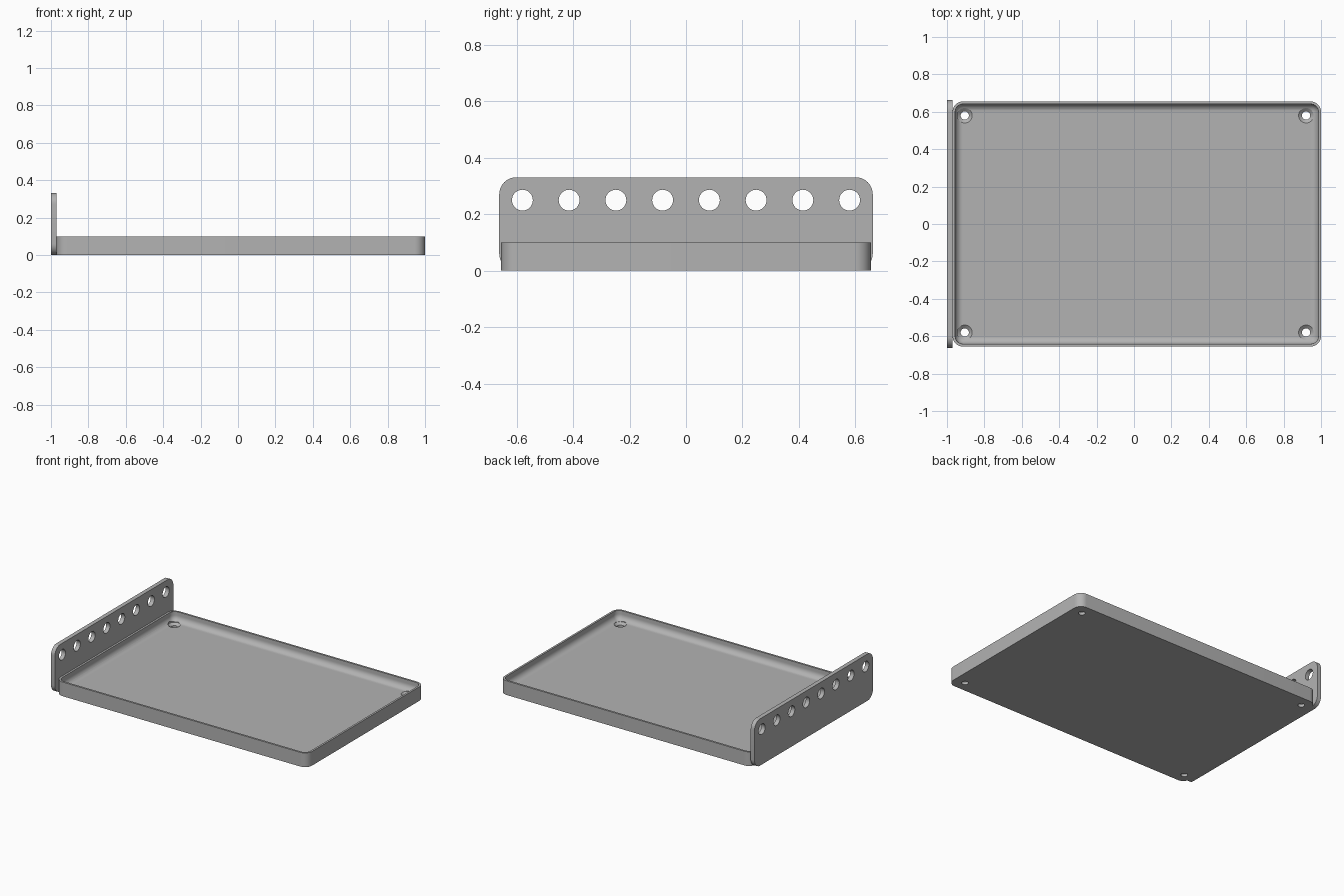
import bpy, bmesh
from math import sin, cos, pi
from mathutils import Matrix

cube = bpy.data.objects.get("Cube")
if cube:
    bpy.data.objects.remove(cube, do_unlink=True)

grey = bpy.data.materials.new("plain_grey")
grey.use_nodes = True
colour = (0.45, 0.45, 0.45, 1)
grey.diffuse_color = colour
grey.node_tree.nodes["Principled BSDF"].inputs["Base Color"].default_value = colour


def rounded_rect(u0, u1, v0, v1, r, steps=10):
    """Counter-clockwise outline of a rectangle with round corners."""
    centres = [(u1 - r, v1 - r), (u0 + r, v1 - r), (u0 + r, v0 + r), (u1 - r, v0 + r)]
    return [(cu + r * cos((q + i / steps) * pi / 2), cv + r * sin((q + i / steps) * pi / 2))
            for q, (cu, cv) in enumerate(centres) for i in range(steps + 1)]


def loft(name, rings):
    """Solid skin through matching rings, capped at both ends."""
    bm = bmesh.new()
    loops = [[bm.verts.new(p) for p in ring] for ring in rings]
    for a, b in zip(loops, loops[1:]):
        for i in range(len(a)):
            j = (i + 1) % len(a)
            bm.faces.new((a[i], a[j], b[j], b[i]))
    bm.faces.new(loops[0][::-1])
    bm.faces.new(loops[-1])
    bmesh.ops.recalc_face_normals(bm, faces=bm.faces)
    mesh = bpy.data.meshes.new(name)
    bm.to_mesh(mesh)
    bm.free()
    mesh.materials.append(grey)
    obj = bpy.data.objects.new(name, mesh)
    bpy.context.collection.objects.link(obj)
    return obj


def lathe_rings(profile, matrix, sides=32):
    """Circles of the given (radius, height) pairs, placed by a matrix."""
    return [[matrix @ Matrix.Rotation(2 * pi * i / sides, 4, "Z") @ Matrix.Translation((r, 0, h)).to_translation()
             for i in range(sides)] for r, h in profile]


def drill(obj, cutters):
    """Cut the holes, then remove the cutters."""
    bpy.context.view_layer.objects.active = obj
    for cutter in cutters:
        mod = obj.modifiers.new("hole", "BOOLEAN")
        mod.operation = "DIFFERENCE"
        mod.solver = "EXACT"
        mod.object = cutter
        cutter.hide_render = True
        bpy.ops.object.modifier_apply(modifier=mod.name)
        bpy.data.objects.remove(cutter, do_unlink=True)
    bpy.ops.object.select_all(action="DESELECT")
    obj.select_set(True)
    bpy.ops.object.shade_smooth_by_angle(angle=pi / 6)


# Tray: outer shell, thin rim, and a cavity with a filleted floor
left, right, half_depth, height = -0.97, 1.0, 0.655, 0.10
wall, floor, fillet, corner = 0.014, 0.035, 0.04, 0.055


def tray_ring(inset, z):
    return [(x, y, z) for x, y in rounded_rect(
        left + inset, right - inset, inset - half_depth, half_depth - inset,
        max(corner - inset, 0.001))]


rings = [tray_ring(0, 0), tray_ring(0, height), tray_ring(wall, height)]
for i in range(9):
    a = i / 8 * pi / 2
    rings.append(tray_ring(wall + fillet * (1 - cos(a)), floor + fillet * (1 - sin(a))))
tray = loft("tray", rings)

# Countersunk screw holes in the tray corners
screw = [(0.022, -0.05), (0.022, floor - 0.015), (0.04, floor), (0.04, floor + 0.03)]
drill(tray, [loft("screw_cutter", lathe_rings(screw, Matrix.Translation((x, y, 0))))
             for x in (-0.905, 0.92) for y in (-0.58, 0.58)])

# Upright end plate with a row of eight round holes
outline = rounded_rect(-0.662, 0.662, 0, 0.331, 0.06)
plate = loft("end_plate", [[(x, y, z) for y, z in outline] for x in (-1.0, left)])
pitch = 0.1657
turn = Matrix.Rotation(pi / 2, 4, "Y")
drill(plate, [loft("plate_cutter", lathe_rings(
    [(0.037, -0.1), (0.037, 0.1)],
    Matrix.Translation((-0.985, (i - 3.5) * pitch, 0.25)) @ turn)) for i in range(8)])
